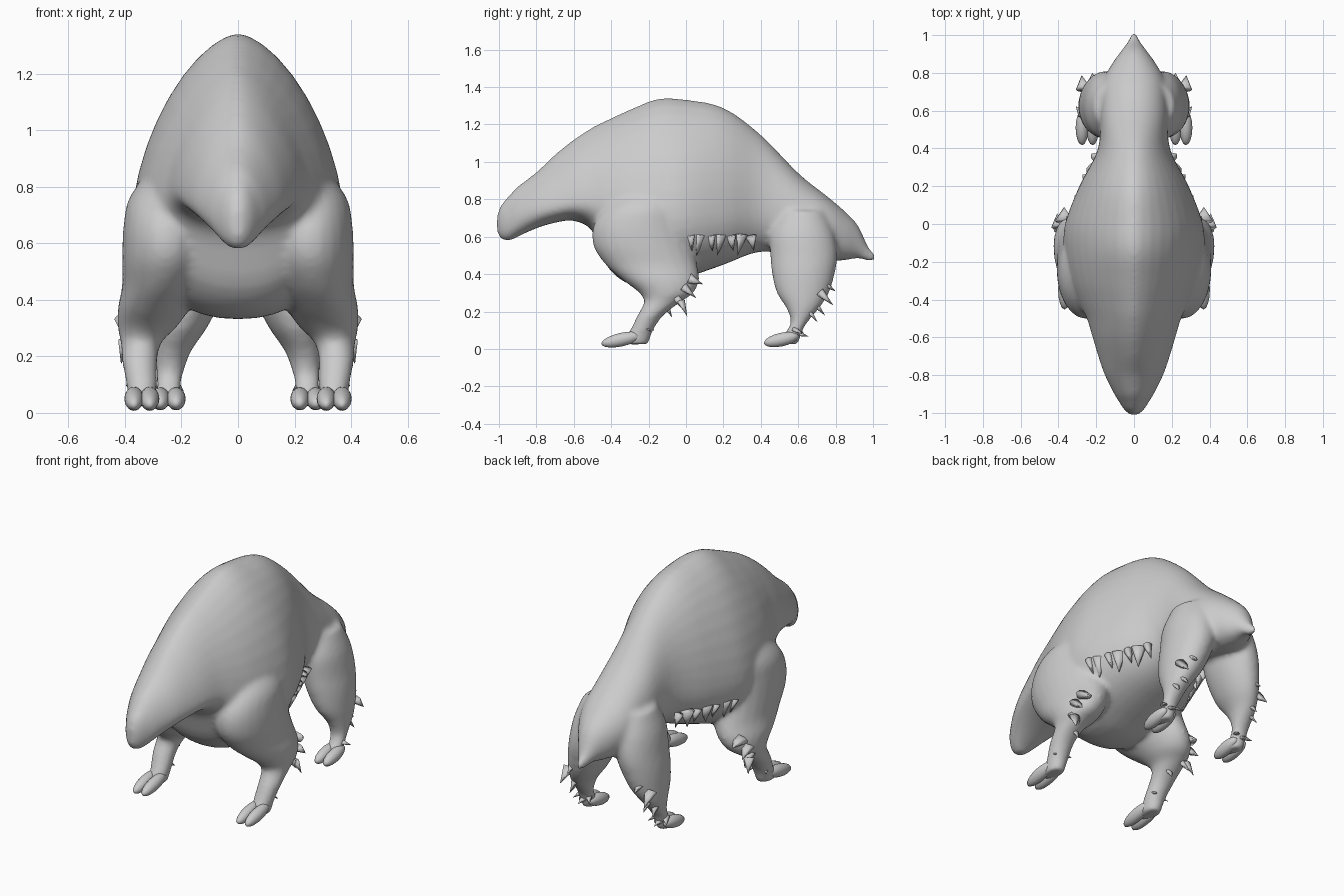
import bpy, bmesh, math
from mathutils import Vector, Matrix

if "Cube" in bpy.data.objects:
    bpy.data.objects.remove(bpy.data.objects["Cube"])


def smooth_rows(rows, steps=4):
    """Catmull-Rom interpolation between rows of section values."""
    out = []
    for i in range(len(rows) - 1):
        a, b, c, d = (rows[max(i - 1, 0)], rows[i], rows[i + 1],
                      rows[min(i + 2, len(rows) - 1)])
        for k in range(steps):
            t = k / steps
            out.append([0.5 * (2 * q + (r - p) * t + (2 * p - 5 * q + 4 * r - s) * t * t
                               + (3 * q - p - 3 * r + s) * t ** 3)
                        for p, q, r, s in zip(a, b, c, d)])
    return out + [list(rows[-1])]


def finish(name, bm):
    bmesh.ops.recalc_face_normals(bm, faces=bm.faces)
    me = bpy.data.meshes.new(name)
    bm.to_mesh(me)
    bm.free()
    for p in me.polygons:
        p.use_smooth = True
    ob = bpy.data.objects.new(name, me)
    bpy.context.collection.objects.link(ob)
    return ob


def loft(name, rings):
    bm = bmesh.new()
    vs = [[bm.verts.new(p) for p in r] for r in rings]
    n = len(vs[0])
    for a, b in zip(vs, vs[1:]):
        for i in range(n):
            j = (i + 1) % n
            bm.faces.new((a[i], a[j], b[j], b[i]))
    bm.faces.new(vs[0])
    bm.faces.new(vs[-1])
    return finish(name, bm)


def spow(v, e):
    return math.copysign(abs(v) ** e, v)


def torso_ring(row, n=40):
    """Ridge-backed section: narrow top, rounder belly."""
    y, top, bot, w, zw, peak = row
    pts = []
    for i in range(n):
        a = 2 * math.pi * i / n
        c, s = math.cos(a), math.sin(a)
        e = 2 / (peak if s > 0 else 2.2)
        pts.append((w * spow(c, e), y, zw + (top - zw if s > 0 else zw - bot) * spow(s, e)))
    return pts


def leg_ring(row, side, n=24):
    z, y0, y1, x0, x1 = row
    return [(side * ((x0 + x1) / 2 + (x1 - x0) / 2 * math.cos(2 * math.pi * i / n)),
             (y0 + y1) / 2 + (y1 - y0) / 2 * math.sin(2 * math.pi * i / n), z)
            for i in range(n)]


# Head, humped back, belly and tail: y, top, bottom, half width, widest height, ridge shape
torso = [(-1.01, .72, .62, .02, .67, 2), (-.985, .775, .585, .05, .68, 2),
         (-.94, .825, .58, .08, .69, 1.9), (-.9, .868, .60, .105, .71, 1.8),
         (-.8, .945, .645, .155, .74, 1.7), (-.7, 1.04, .675, .19, .76, 1.6),
         (-.6, 1.12, .685, .22, .78, 1.6), (-.5, 1.185, .63, .25, .78, 1.6),
         (-.42, 1.225, .44, .29, .75, 1.6), (-.3, 1.28, .345, .34, .72, 1.6),
         (-.15, 1.338, .335, .37, .70, 1.6), (0, 1.333, .38, .365, .70, 1.65),
         (.2, 1.29, .45, .29, .72, 1.75), (.4, 1.145, .52, .19, .75, 1.9),
         (.6, .94, .49, .18, .70, 2), (.75, .82, .47, .165, .65, 2),
         (.85, .735, .475, .115, .61, 2), (.92, .66, .485, .065, .57, 2),
         (.97, .555, .47, .03, .51, 2), (1.01, .51, .47, .012, .49, 2)]
parts = [loft("body", [torso_ring(r) for r in smooth_rows(torso)])]

# Legs: z, front y, back y, inner x, outer x
front_leg = [(.86, -.32, -.05, .14, .31), (.76, -.43, -.02, .12, .385), (.66, -.495, .0, .1, .405),
             (.55, -.495, .03, .1, .41), (.45, -.43, .06, .13, .41), (.37, -.34, .07, .17, .425),
             (.3, -.25, .04, .22, .425), (.25, -.225, -.03, .27, .415), (.18, -.26, -.12, .285, .41),
             (.1, -.30, -.175, .285, .395), (.025, -.35, -.2, .295, .385)]
hind_leg = [(.74, .5, .74, .02, .21), (.62, .45, .79, .02, .255), (.5, .45, .81, .03, .275),
            (.4, .46, .795, .06, .29), (.3, .485, .765, .11, .295), (.22, .535, .715, .165, .295),
            (.15, .56, .655, .19, .29), (.1, .54, .625, .2, .29), (.025, .48, .6, .205, .285)]
for side in (1, -1):
    for name, rows in (("front_leg", front_leg), ("hind_leg", hind_leg)):
        parts.append(loft(name, [leg_ring(r, side) for r in smooth_rows(rows)]))

# Fuse trunk and legs into one organic skin
bpy.ops.object.select_all(action='DESELECT')
for ob in parts:
    ob.select_set(True)
body = parts[0]
bpy.context.view_layer.objects.active = body
bpy.ops.object.join()
rm = body.modifiers.new("fuse", 'REMESH')
rm.mode = 'VOXEL'
rm.voxel_size = .014
rm.use_smooth_shade = True
sm = body.modifiers.new("soften", 'SMOOTH')
sm.factor = .5
sm.iterations = 8

# Cloven hooves: two toes per foot
for side in (1, -1):
    for name, x, y, half in (("front_hoof", .34, -.345, .11), ("hind_hoof", .247, .51, .095)):
        bm = bmesh.new()
        for dx in (-.028, .028):
            m = (Matrix.Translation((side * x + dx, y, .05)) @ Matrix.Rotation(.22, 4, 'X')
                 @ Matrix.Diagonal((.034, half, .036, 1)))
            bmesh.ops.create_uvsphere(bm, u_segments=16, v_segments=10, radius=1, matrix=m)
        for v in bm.verts:
            v.co.z = max(v.co.z, .004)
        finish(name, bm)

# Shaggy tufts: base position, direction, radius, length
tufts = [((.40, .0, .32), (.1, .8, -.7), .04, .09), ((.37, .03, .37), (0, 1, -.4), .05, .08),
         ((.38, -.04, .26), (.1, .6, -1), .04, .09), ((.33, -.1, .22), (0, .5, -1), .03, .07),
         ((.40, -.02, .24), (.2, .4, -1), .03, .09),
         ((.27, .73, .29), (.1, .8, -.8), .04, .1), ((.24, .69, .24), (0, .7, -.8), .035, .1),
         ((.26, .66, .2), (.2, .6, -.8), .03, .09), ((.22, .74, .35), (0, 1, -.7), .04, .09),
         ((.37, -.22, .12), (.5, .6, -.5), .025, .06), ((.31, -.2, .12), (-.3, .7, -.5), .025, .05),
         ((.28, .59, .1), (.5, .6, -.4), .025, .06), ((.22, .6, .1), (-.5, .6, -.4), .025, .06),
         ((.25, .61, .08), (0, 1, -.3), .025, .06), ((.0, .97, .5), (.3, .6, -.4), .02, .04)]
for i in range(7):
    y = .02 + .055 * i
    tufts.append(((.325 - .4 * (y - .02), y, .59), (-.15, .2 * (-1) ** i, -1),
                  .04, .085 + .03 * (i % 2)))
bm = bmesh.new()
for side in (1, -1):
    for pos, d, r, length in tufts:
        p = Vector((side * pos[0], pos[1], pos[2]))
        q = Vector((side * d[0], d[1], d[2])).normalized()
        m = Matrix.Translation(p + q * length * .3) @ q.to_track_quat('Z', 'Y').to_matrix().to_4x4()
        bmesh.ops.create_cone(bm, cap_ends=True, segments=8, radius1=r, radius2=.001,
                              depth=length, matrix=m @ Matrix.Diagonal((1, .6, 1, 1)))
finish("fur_tufts", bm)
